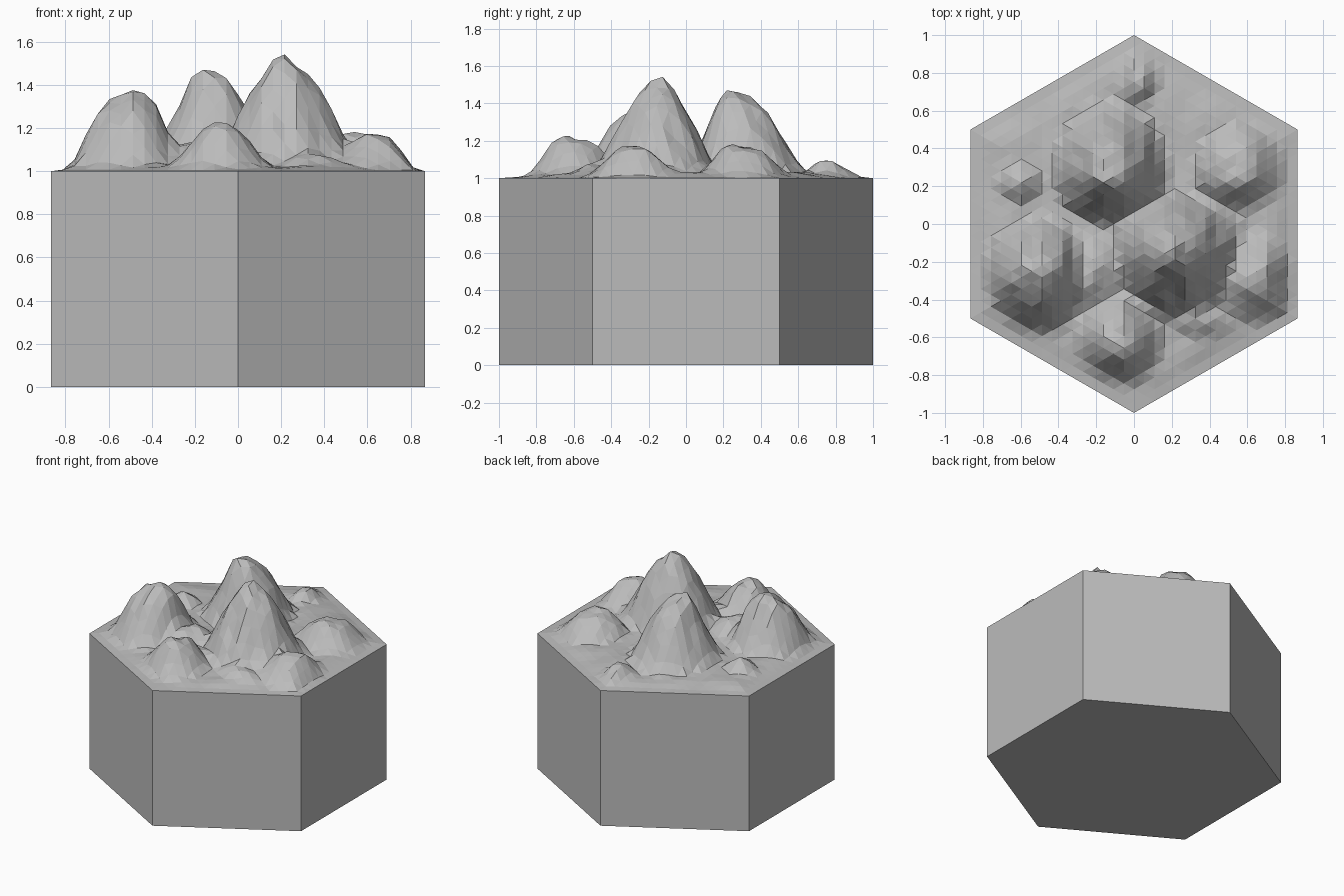
import bpy, bmesh, math
from mathutils import Vector, noise

cube = bpy.data.objects.get("Cube")
if cube:
    bpy.data.objects.remove(cube)

RINGS = 16      # terrain cells from the centre to a corner
TOP = 1.0       # height of the plinth

stone = bpy.data.materials.new("stone grey")
stone.diffuse_color = (0.5, 0.5, 0.5, 1)
stone.use_nodes = True
stone.node_tree.nodes["Principled BSDF"].inputs["Base Color"].default_value = (0.5, 0.5, 0.5, 1)

# Peaks: x, y, height, then reach to -x, +x, -y, +y
PEAKS = [
    (0.21, -0.14, 0.52, 0.38, 0.43, 0.42, 0.36),
    (-0.13, 0.26, 0.48, 0.34, 0.36, 0.30, 0.45),
    (-0.49, -0.25, 0.385, 0.36, 0.30, 0.38, 0.34),
    (-0.07, -0.61, 0.22, 0.30, 0.27, 0.29, 0.34),
    (0.66, -0.29, 0.18, 0.34, 0.26, 0.30, 0.30),
    (0.54, 0.28, 0.19, 0.30, 0.32, 0.26, 0.33),
    (0.03, 0.74, 0.10, 0.14, 0.14, 0.15, 0.30),
    (-0.60, 0.22, 0.10, 0.18, 0.18, 0.16, 0.16),
    (-0.24, -0.26, 0.13, 0.30, 0.30, 0.30, 0.30),
    (0.34, -0.50, 0.08, 0.25, 0.28, 0.15, 0.20),
]


def peak_height(x, y, peak):
    px, py, h, left, right, front, back = peak
    dx, dy = x - px, y - py
    d2 = (dx / (left if dx < 0 else right)) ** 2 + (dy / (front if dy < 0 else back)) ** 2
    return h * max(0, 1 - d2) ** 2


def height(x, y):
    # Highest peak wins, with rough ground that fades out at the rim
    rough = noise.noise(Vector((x * 7, y * 4, 2.3)))
    ground = 0.025 + 0.02 * rough
    tops = max(peak_height(x, y, p) for p in PEAKS)
    crag = 0.05 * noise.noise(Vector((x * 12, y * 8, 5.1))) * min(1, tops * 5)
    edge = max(abs(x), abs(x) / 2 + abs(y) * math.sqrt(3) / 2) / (math.sqrt(3) / 2)
    fade = min(1, max(0, (1 - edge) / 0.13 - 0.25))
    return max(0, max(ground, tops + crag)) * fade


def finish(bm, name):
    bmesh.ops.recalc_face_normals(bm, faces=bm.faces)
    mesh = bpy.data.meshes.new(name)
    bm.to_mesh(mesh)
    bm.free()
    mesh.materials.append(stone)
    obj = bpy.data.objects.new(name, mesh)
    bpy.context.collection.objects.link(obj)
    return obj


# Six-sided plinth, open where the terrain covers it
bm = bmesh.new()
corners = [Vector((math.sin(i * math.pi / 3), math.cos(i * math.pi / 3), 0)) for i in range(6)]
bottom = bm.faces.new([bm.verts.new(c) for c in corners])
walls = bmesh.ops.extrude_face_region(bm, geom=[bottom], use_keep_orig=True)["geom"]
bmesh.ops.translate(bm, vec=(0, 0, TOP), verts=[g for g in walls if isinstance(g, bmesh.types.BMVert)])
bmesh.ops.delete(bm, geom=[g for g in walls if isinstance(g, bmesh.types.BMFace)], context="FACES_ONLY")
finish(bm, "plinth")

# Mountain terrain on a triangular grid filling the hexagon
bm = bmesh.new()
grid = {}
for a in range(-RINGS, RINGS + 1):
    for b in range(-RINGS, RINGS + 1):
        if abs(a + b) <= RINGS:
            x, y = a * math.sqrt(3) / 2 / RINGS, (b + a / 2) / RINGS
            grid[a, b] = bm.verts.new((x, y, TOP + height(x, y)))
for a, b in grid:
    for tri in (((a, b), (a + 1, b), (a, b + 1)), ((a, b), (a + 1, b - 1), (a + 1, b))):
        if all(k in grid for k in tri):
            bm.faces.new([grid[k] for k in tri])
terrain = finish(bm, "mountain_terrain")
if terrain.data.polygons[0].normal.z < 0:
    terrain.data.flip_normals()
